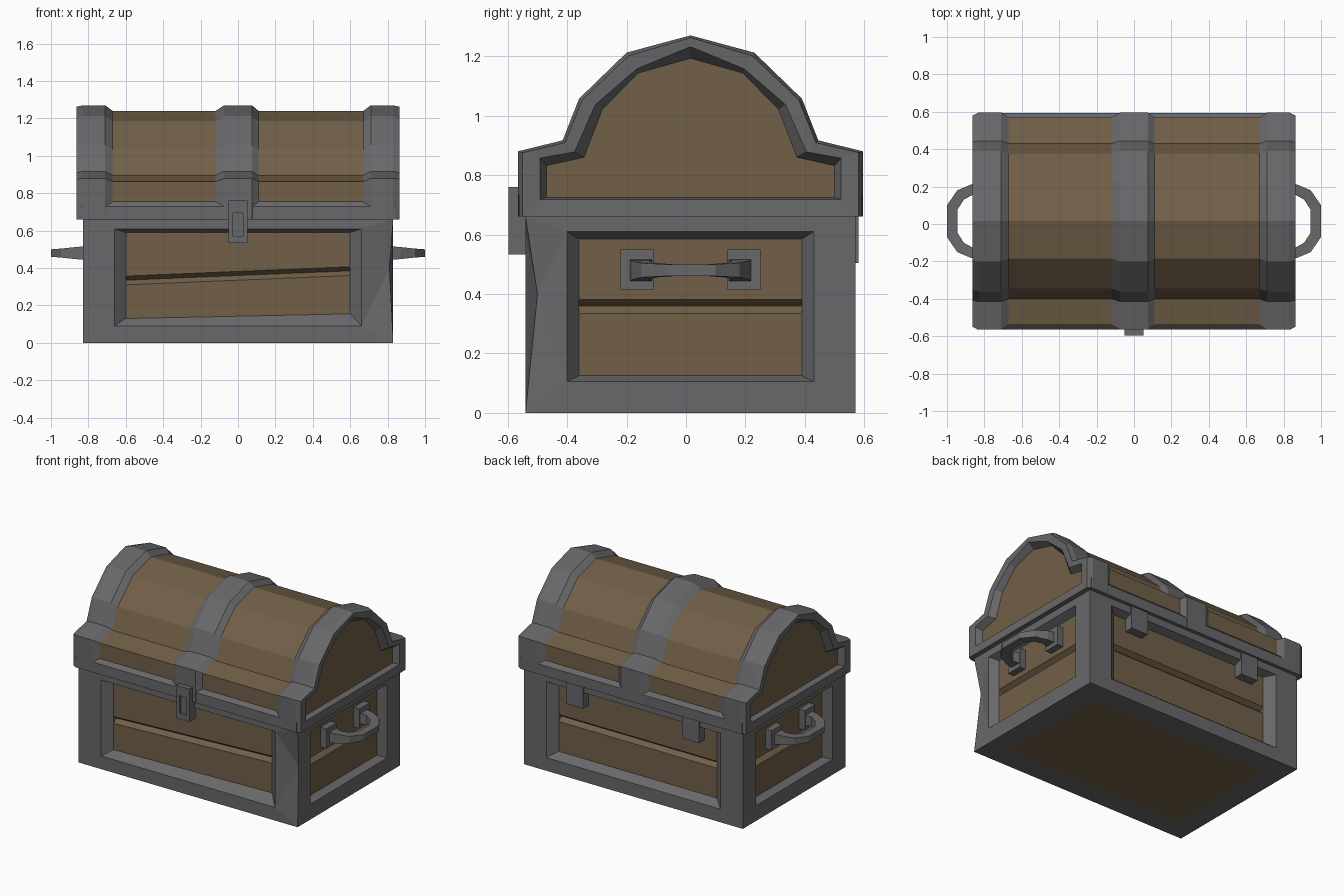
import bpy, bmesh
from mathutils import Vector

if "Cube" in bpy.data.objects:
    bpy.data.objects.remove(bpy.data.objects["Cube"])

YC = 0.015          # chest centre in y


def material(name, rgb):
    m = bpy.data.materials.new(name)
    m.diffuse_color = (*rgb, 1)
    m.use_nodes = True
    m.node_tree.nodes["Principled BSDF"].inputs["Base Color"].default_value = m.diffuse_color
    return m


METAL, WOOD = 0, 1
MATS = [material("grey iron", (0.140, 0.140, 0.146)),
        material("brown wood", (0.166, 0.116, 0.064))]


def finish(name, bm, mirror=False):
    me = bpy.data.meshes.new(name)
    for m in MATS:
        me.materials.append(m)
    bm.to_mesh(me)
    bm.free()
    ob = bpy.data.objects.new(name, me)
    bpy.context.collection.objects.link(ob)
    if mirror:
        ob.modifiers.new("mirror", 'MIRROR').use_axis = (True, False, False)
    return ob


def loft(name, rings, mat=METAL, end_mat=None, mirror=False):
    """Skin a list of equal-length point rings, capped at both ends."""
    bm = bmesh.new()
    vs = [[bm.verts.new(p) for p in r] for r in rings]
    n = len(vs[0])
    for a, b in zip(vs, vs[1:]):
        for i in range(n):
            j = (i + 1) % n
            bm.faces.new((a[i], a[j], b[j], b[i])).material_index = mat
    bm.faces.new(vs[0]).material_index = mat
    bm.faces.new(vs[-1]).material_index = mat if end_mat is None else end_mat
    bmesh.ops.recalc_face_normals(bm, faces=bm.faces[:])
    return finish(name, bm, mirror)


def rect_ring(x, y0, y1, z0, z1):
    return [(x, y0, z0), (x, y1, z0), (x, y1, z1), (x, y0, z1)]


# ---------- body: iron frame with recessed grooved boards on four sides ----------
HX, HY, TOP, DEPTH = 0.83, 0.555, 0.66, 0.05
bm = bmesh.new()


def body_face(pts, mat):
    bm.faces.new([bm.verts.new(p) for p in pts]).material_index = mat


def body_side(normal, hw, dist, opening, board, slope):
    n = Vector((*normal, 0))
    t = Vector((-n.y, n.x, 0))

    def P(u, z, d=0):
        return Vector((0, YC, z)) + t * u + n * (dist + d)

    def rect(u, z0, z1, d=0, lift=0):
        return [P(-u, z0, d), P(u, z0 + lift, d), P(u, z1, d), P(-u, z1, d)]

    bu, b0, b1 = board
    rings = [rect(hw, 0, TOP), rect(*opening), rect(bu, b0, b1, -DEPTH, slope / 2)]
    for a, b in zip(rings, rings[1:]):
        for i in range(4):
            j = (i + 1) % 4
            body_face((a[i], a[j], b[j], b[i]), METAL)
    # two boards with a V groove between them
    rows = []
    for z, d in ((0.335, 0), (0.36, -0.03), (0.382, 0)):
        rows.append((P(-bu, z - slope / 2, d - DEPTH), P(bu, z + slope / 2, d - DEPTH)))
    rows = [(rings[2][0], rings[2][1])] + rows + [(rings[2][3], rings[2][2])]
    for a, b in zip(rows, rows[1:]):
        body_face((a[0], a[1], b[1], b[0]), WOOD)
    body_face((rows[1][0], rows[2][0], rows[3][0]), METAL)
    body_face((rows[3][1], rows[2][1], rows[1][1]), METAL)


long_open, long_board = (0.66, 0.09, 0.61), (0.60, 0.13, 0.59)
short_open, short_board = (0.415, 0.105, 0.61), (0.375, 0.125, 0.585)
body_side((0, -1), HX, HY, long_open, long_board, 0.05)
body_side((0, 1), HX, HY, long_open, long_board, 0.0)
body_side((1, 0), HY, HX, short_open, short_board, 0.0)
body_side((-1, 0), HY, HX, short_open, short_board, 0.0)


def flat(hx, hy, z):
    return [Vector((sx * hx, YC + sy * hy, z)) for sx, sy in ((-1, -1), (-1, 1), (1, 1), (1, -1))]


# underside: iron border around a wooden floor, and hidden top
o, k = flat(HX, HY, 0), flat(HX - 0.15, HY - 0.15, 0)
for i in range(4):
    j = (i + 1) % 4
    body_face((o[i], o[j], k[j], k[i]), METAL)
body_face(k, WOOD)
body_face(flat(HX, HY, TOP)[::-1], METAL)
bmesh.ops.remove_doubles(bm, verts=bm.verts[:], dist=0.0005)

# knocked-in front right corner
for e in bm.edges[:]:
    a, b = e.verts
    if all(v.co.x > HX - 0.001 and v.co.y < YC - HY + 0.001 for v in (a, b)) \
            and abs(a.co.z - b.co.z) > 0.5:
        low = a if a.co.z < b.co.z else b
        _, v = bmesh.utils.edge_split(e, low, 0.6)
        v.co = Vector((HX - 0.02, YC - HY + 0.04, 0.4))
        bmesh.ops.triangulate(bm, faces=v.link_faces[:])
        break
finish("chest_body", bm)

# ---------- lid: half profiles (half width, height) from bottom to crown ----------
BAND = [(.58, .66), (.58, .88), (.43, .917), (.375, 1.057), (.215, 1.212), (0, 1.27)]
BOARD = [(.555, .66), (.555, .862), (.415, .895), (.36, 1.035), (.20, 1.185), (0, 1.24)]
OPEN = [(.507, .718), (.507, .857), (.39, .878), (.32, 1.037), (.18, 1.158), (0, 1.232)]
PANEL = [(.485, .725), (.485, .832), (.358, .86), (.297, 1.02), (.177, 1.143), (0, 1.193)]
EDGE = [(a[0] * .8 + b[0] * .2, max(a[1] * .8 + b[1] * .2, .66) if i else .66)
        for i, (a, b) in enumerate(zip(BAND, OPEN))]


def arch(x, half):
    return [(x, YC - y, z) for y, z in half] + [(x, YC + y, z) for y, z in half[-2::-1]]


loft("lid_boards", [arch(-0.70, BOARD), arch(0.70, BOARD)], WOOD)
loft("lid_end_bands", [arch(0.67, BOARD), arch(0.71, BAND), arch(0.83, BAND),
                       arch(0.863, EDGE), arch(0.86, OPEN), arch(0.82, PANEL)],
     METAL, WOOD, mirror=True)
loft("lid_middle_band", [arch(-0.12, BOARD), arch(-0.075, BAND),
                         arch(0.075, BAND), arch(0.11, BOARD)])
# rails along the lower edge of the lid
for s, name in ((-1, "lid_front_rail"), (1, "lid_back_rail")):
    loft(name, [[(x, YC + s * y, z) for y, z in
                 ((.50, .66), (.579, .66), (.579, .73), (.55, .76), (.50, .76))]
                for x in (-0.84, 0.84)])

# ---------- latch with a recessed slot ----------
loft("latch", [[(sx * hw, y, z) for sx, z in ((-1, z0), (1, z0), (1, z1), (-1, z1))]
               for hw, y, z0, z1 in ((.05, -.53, .533, .76), (.05, -.597, .533, .76),
                                     (.027, -.597, .572, .695), (.027, -.58, .572, .695))])

# ---------- hinges on the back ----------
loft("hinges", [rect_ring(0.375, 0.50, 0.58, 0.505, 0.68),
                rect_ring(0.505, 0.50, 0.58, 0.505, 0.68)], mirror=True)

# ---------- side handles and their mounting plates ----------
for s, name in ((-1, "front_handle_plates"), (1, "back_handle_plates")):
    c = YC + s * 0.18
    loft(name, [rect_ring(x, c - .056, c + .056, .415, .55) for x in (0.76, 0.825)],
         mirror=True)

# outer x, outer y, inner x, inner y, half height
GRIP = [(.81, .205, .81, .125, .037), (.87, .197, .865, .14, .032),
        (.945, .165, .91, .115, .024), (1.0, .085, .945, .06, .02)]


def grip_ring(g, s):
    ox, oy, ix, iy, h = g
    return [(ox, YC + s * oy, .48 + h), (ix, YC + s * iy, .48 + h),
            (ix, YC + s * iy, .48 - h), (ox, YC + s * oy, .48 - h)]


loft("handles", [grip_ring(g, -1) for g in GRIP] + [grip_ring(g, 1) for g in GRIP[::-1]],
     mirror=True)
